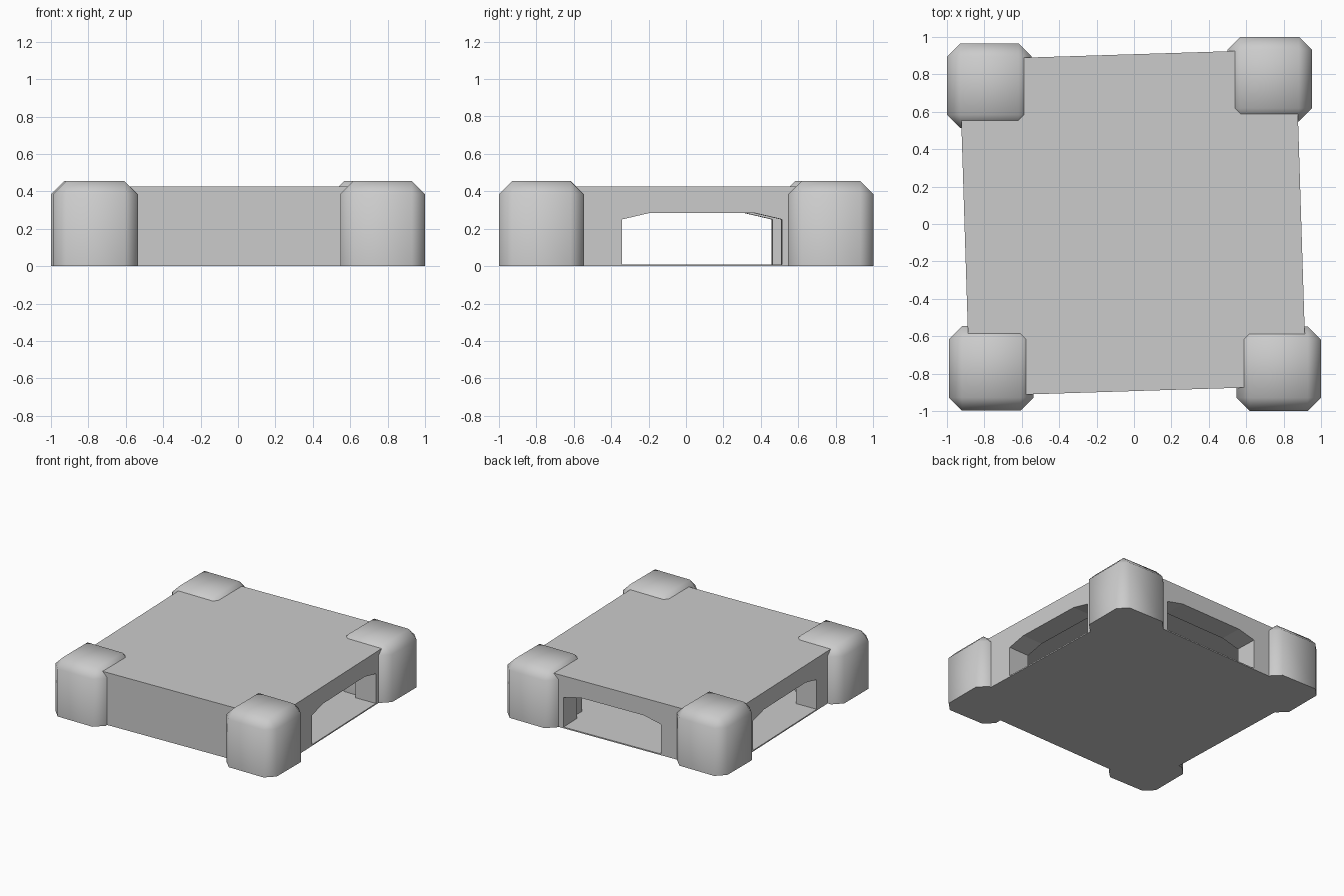
import bpy
import bmesh
import math
from mathutils import Matrix, Vector

cube = bpy.data.objects.get("Cube")
if cube:
    bpy.data.objects.remove(cube, do_unlink=True)

grey = bpy.data.materials.new("light_grey")
grey.use_nodes = True
colour = (0.6, 0.6, 0.6, 1)
grey.diffuse_color = colour
grey.node_tree.nodes["Principled BSDF"].inputs["Base Color"].default_value = colour

TURN = Matrix.Rotation(math.radians(1.8), 4, "Z")


def add_object(name, bm):
    mesh = bpy.data.meshes.new(name)
    bmesh.ops.recalc_face_normals(bm, faces=bm.faces)
    bm.to_mesh(mesh)
    bm.free()
    mesh.materials.append(grey)
    obj = bpy.data.objects.new(name, mesh)
    bpy.context.collection.objects.link(obj)
    return obj


def box(low, high):
    low, high = Vector(low), Vector(high)
    bm = bmesh.new()
    bmesh.ops.create_cube(bm, size=1)
    for v in bm.verts:
        v.co = (low + high) / 2 + v.co * (high - low)
    return bm


def arch(half, floor, spring, top, slope, start, end):
    """Flat-topped arch with sloping shoulders, extruded along x."""
    bm = bmesh.new()
    outline = [(-half, floor), (half, floor), (half, spring),
               (half - slope, top), (slope - half, top), (-half, spring)]
    face = bm.faces.new([bm.verts.new((start, y, z)) for y, z in outline])
    out = bmesh.ops.extrude_face_region(bm, geom=[face])
    moved = [g for g in out["geom"] if isinstance(g, bmesh.types.BMVert)]
    bmesh.ops.translate(bm, verts=moved, vec=(end - start, 0, 0))
    return bm


# Body: slightly turned slab, hollow inside, arched openings on three sides
body = add_object("body", box((-0.9, -0.9, 0), (0.9, 0.9, 0.425)))
room = add_object("room_cutter", box((-0.72, -0.72, 0.01), (0.72, 0.72, 0.3)))
side_arch = add_object("side_arch_cutter", arch(0.4275, 0.01, 0.25, 0.285, 0.15, -1, 1))
side_arch.data.transform(Matrix.Translation((0, 0.05, 0)))
back_arch = add_object("back_arch_cutter", arch(0.4275, 0.01, 0.25, 0.285, 0.15, 0, 1))
back_arch.data.transform(Matrix.Translation((0.06, 0, 0)) @ Matrix.Rotation(math.pi / 2, 4, "Z"))

cutters = [room, side_arch, back_arch]
for cutter in cutters:
    cutter.hide_render = True
    mod = body.modifiers.new("cut", "BOOLEAN")
    mod.operation = "DIFFERENCE"
    mod.solver = "EXACT"
    mod.object = cutter

# Bake the cuts and discard the cutters
depsgraph = bpy.context.evaluated_depsgraph_get()
body_mesh = bpy.data.meshes.new_from_object(body.evaluated_get(depsgraph))
body.modifiers.clear()
body.data = body_mesh
body.data.transform(Matrix.Translation((-0.006, 0.007, 0)) @ TURN)
for cutter in cutters:
    bpy.data.objects.remove(cutter, do_unlink=True)

# Corner posts: chamfered blocks with flat feet
posts = {
    "front_right_post": (-0.763, -0.772),
    "front_left_post": (0.773, -0.773),
    "back_right_post": (-0.773, 0.74),
    "back_left_post": (0.725, 0.775),
}
HALF = 0.226
for name, (x, y) in posts.items():
    bm = box((x - HALF, y - HALF, 0), (x + HALF, y + HALF, 0.455))
    edges = [e for e in bm.edges if max(v.co.z for v in e.verts) > 0.1]
    bmesh.ops.bevel(bm, geom=edges, offset=0.07, segments=1, affect="EDGES")
    post = add_object(name, bm)
    bpy.ops.object.select_all(action="DESELECT")
    post.select_set(True)
    bpy.context.view_layer.objects.active = post
    bpy.ops.object.shade_smooth_by_angle(angle=math.radians(60))
